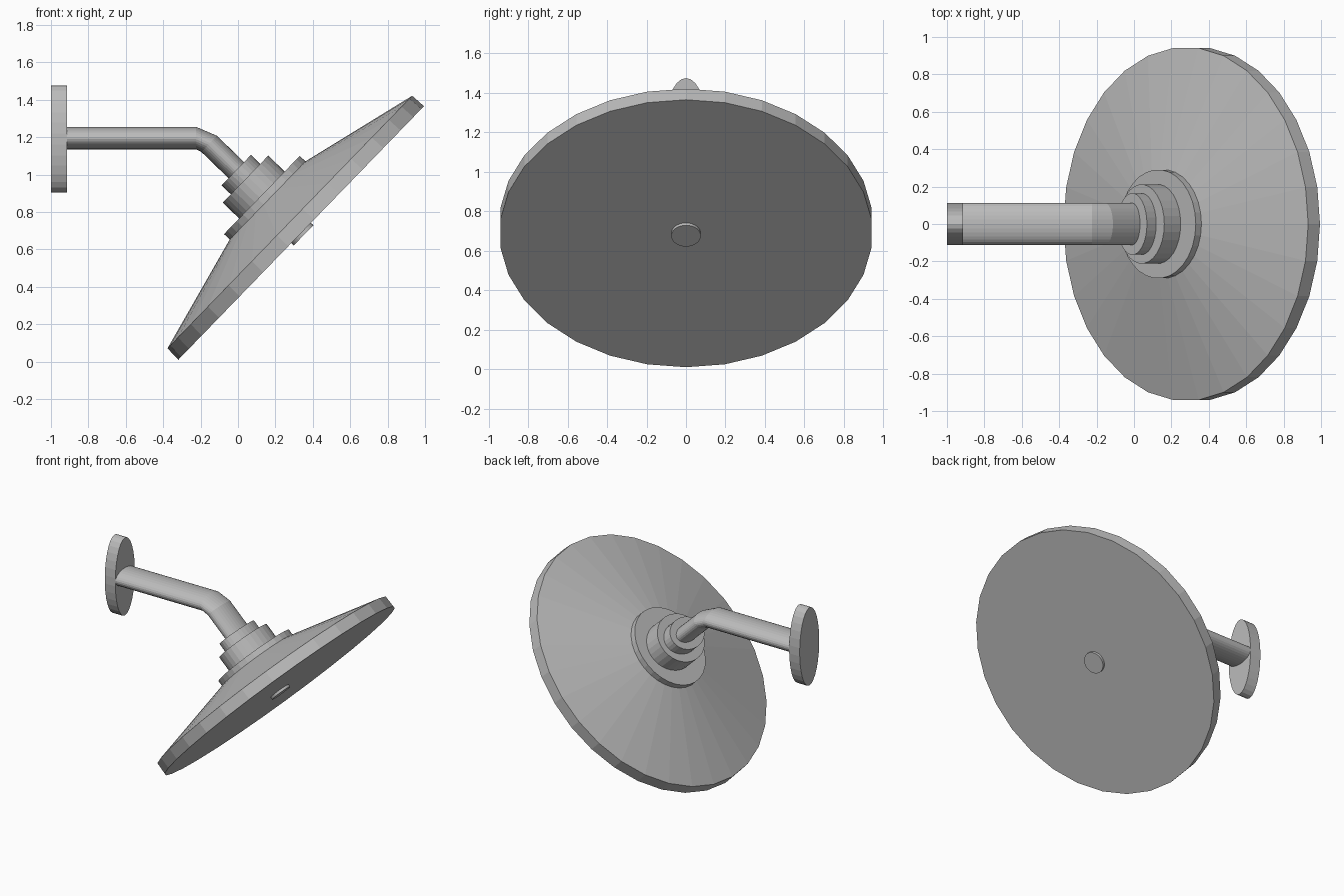
import bpy, bmesh, math
from mathutils import Vector

cube = bpy.data.objects.get("Cube")
if cube:
    bpy.data.objects.remove(cube, do_unlink=True)

SEGMENTS = 30
metal = bpy.data.materials.new("brushed grey metal")
metal.use_nodes = True
GREY = (0.5, 0.5, 0.5, 1)
metal.diffuse_color = GREY
metal.node_tree.nodes["Principled BSDF"].inputs["Base Color"].default_value = GREY

# The head is tilted: FACE is the centre of its spray face, AXIS points back to the pipe
TILT = math.radians(45.9)
FACE = Vector((0.3375, 0, 0.6875))
AXIS = Vector((-math.sin(TILT), 0, math.cos(TILT)))
SLOPE = Vector((math.cos(TILT), 0, math.sin(TILT)))
SIDE = Vector((0, 1, 0))
UP = Vector((0, 0, 1))


def loft(name, rings):
    """Skin elliptical rings (centre, in-plane direction, radius, side radius) and cap the ends."""
    bm = bmesh.new()
    loops = []
    for centre, direction, radius, side_radius in rings:
        loop = []
        for i in range(SEGMENTS):
            a = math.tau * i / SEGMENTS
            offset = direction * (radius * math.cos(a)) + SIDE * (side_radius * math.sin(a))
            loop.append(bm.verts.new(Vector(centre) + offset))
        loops.append(loop)
    for low, high in zip(loops, loops[1:]):
        for i in range(SEGMENTS):
            j = (i + 1) % SEGMENTS
            bm.faces.new((low[i], low[j], high[j], high[i]))
    bm.faces.new(loops[0])
    bm.faces.new(loops[-1])
    bmesh.ops.recalc_face_normals(bm, faces=bm.faces)
    mesh = bpy.data.meshes.new(name)
    bm.to_mesh(mesh)
    bm.free()
    mesh.materials.append(metal)
    obj = bpy.data.objects.new(name, mesh)
    bpy.context.collection.objects.link(obj)
    return obj


def head_part(name, profile):
    """Profile of (height along the head axis, radius, side radius)."""
    return loft(name, [(FACE + AXIS * t, SLOPE, r, s) for t, r, s in profile])


# Spray head: rim and shallow cone
head_part("spray_head", [(0, 0.944, 0.946), (0.084, 0.94, 0.946), (0.25, 0.29, 0.29)])
head_part("centre_button", [(-0.018, 0.075, 0.075), (0.01, 0.075, 0.075)])

# Stepped collars behind the head
head_part("base_ring", [(0.24, 0.291, 0.291), (0.292, 0.291, 0.291)])
head_part("large_collar", [(0.28, 0.175, 0.212), (0.414, 0.175, 0.212)])
head_part("small_collar", [(0.40, 0.113, 0.165), (0.483, 0.113, 0.165)])

# Bent pipe and wall flange
PIPE = (0.06, 0.112)
loft("pipe", [
    ((-0.93, 0, 1.195), UP, *PIPE),
    ((-0.224, 0, 1.195), UP, *PIPE),
    (FACE + AXIS * 0.685, SLOPE, *PIPE),
    (FACE + AXIS * 0.47, SLOPE, *PIPE),
])
loft("wall_flange", [((x, 0, 1.19), UP, 0.285, 0.113) for x in (-1.0, -0.915)])
